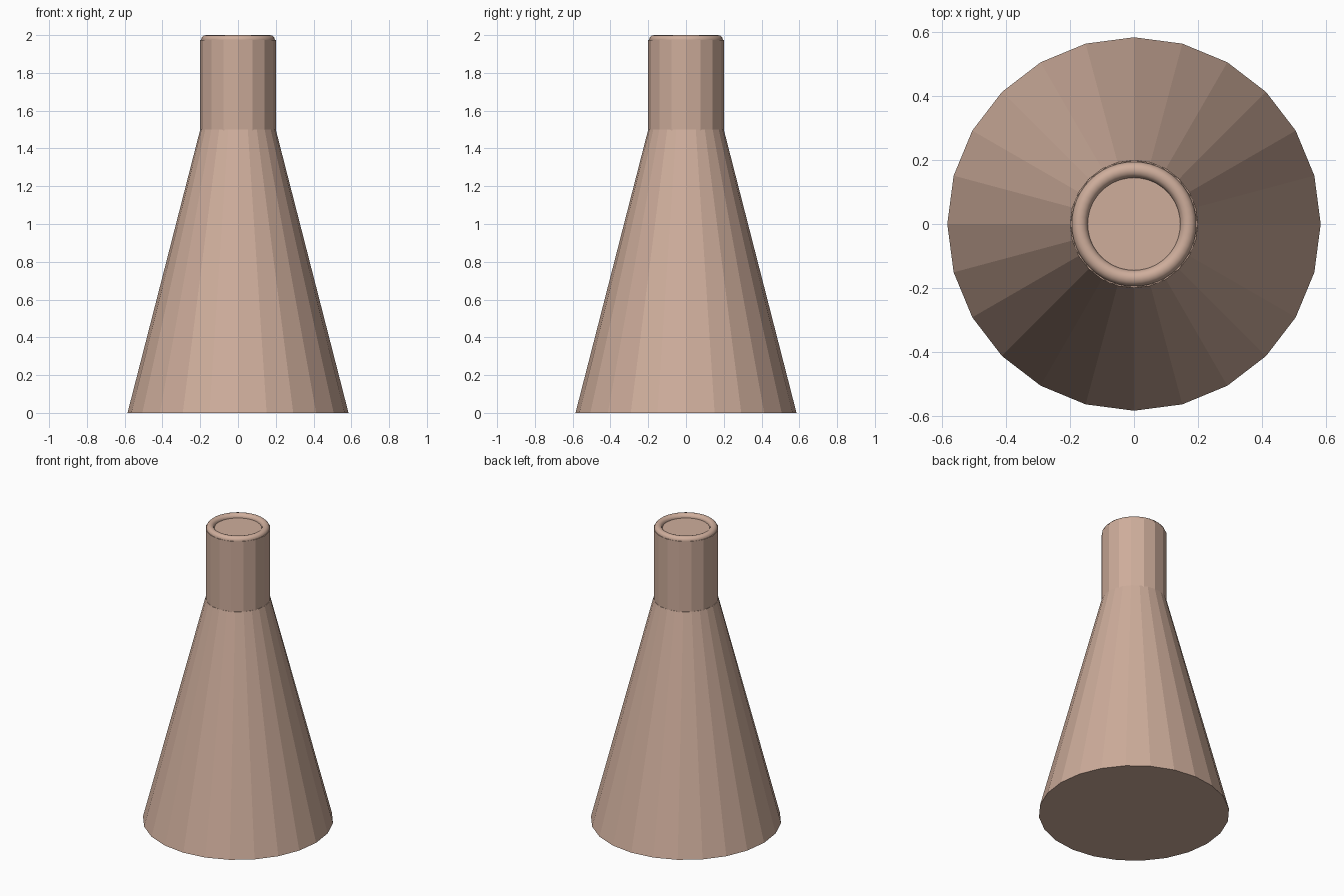
import bpy

if "Cube" in bpy.data.objects:
    bpy.data.objects.remove(bpy.data.objects["Cube"])

mat = bpy.data.materials.new("clay")
mat.diffuse_color = (0.62, 0.42, 0.33, 1)
mat.use_nodes = True
mat.node_tree.nodes["Principled BSDF"].inputs["Base Color"].default_value = mat.diffuse_color


def finish(name):
    obj = bpy.context.object
    obj.name = name
    obj.data.materials.append(mat)
    return obj


# Tapered faceted body
bpy.ops.mesh.primitive_cone_add(vertices=24, radius1=0.585, radius2=0.2,
                                depth=1.5, location=(0, 0, 0.75))
finish("flask_body")

# Straight faceted neck, closed on top
bpy.ops.mesh.primitive_cylinder_add(vertices=16, radius=0.2, depth=0.485,
                                    location=(0, 0, 1.7325))
finish("neck")

# Rounded lip
bpy.ops.mesh.primitive_torus_add(major_radius=0.17, minor_radius=0.025,
                                 major_segments=48, minor_segments=12,
                                 location=(0, 0, 1.975))
finish("lip")
bpy.ops.object.shade_smooth()
